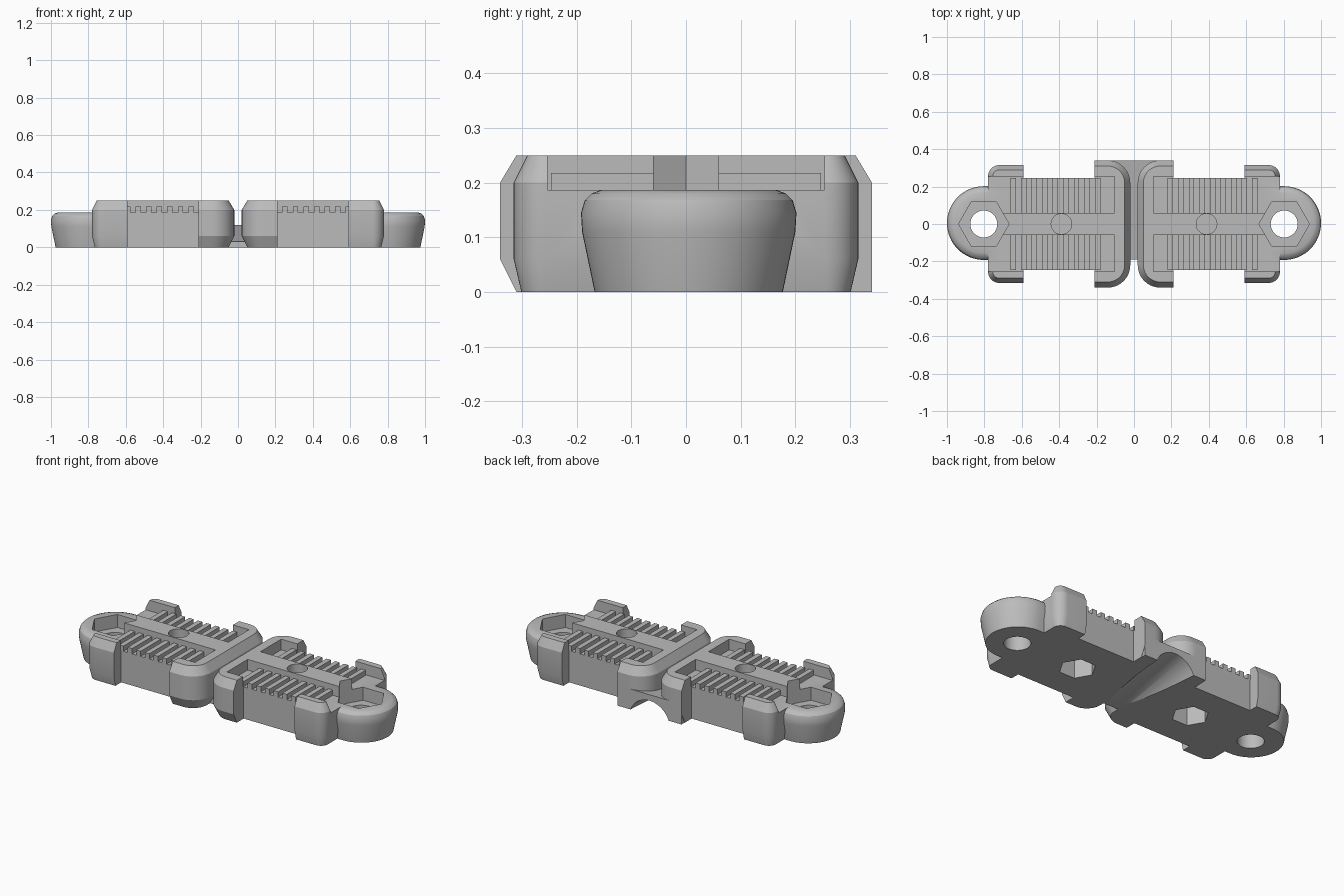
import bpy, bmesh, math
from mathutils import Vector

cube = bpy.data.objects.get("Cube")
if cube:
    bpy.data.objects.remove(cube, do_unlink=True)

grey = bpy.data.materials.new("plain grey")
grey.use_nodes = True
GREY = (0.5, 0.5, 0.5, 1)
grey.diffuse_color = GREY
grey.node_tree.nodes["Principled BSDF"].inputs["Base Color"].default_value = GREY


def loft(name, layers):
    """Solid through stacked outlines with equal point counts."""
    bm = bmesh.new()
    rings = [[bm.verts.new(p) for p in ring] for ring in layers]
    for a, b in zip(rings, rings[1:]):
        for i in range(len(a)):
            j = (i + 1) % len(a)
            bm.faces.new((a[i], a[j], b[j], b[i]))
    bm.faces.new(rings[0])
    bm.faces.new(rings[-1])
    bmesh.ops.recalc_face_normals(bm, faces=bm.faces)
    mesh = bpy.data.meshes.new(name)
    bm.to_mesh(mesh)
    bm.free()
    mesh.materials.append(grey)
    obj = bpy.data.objects.new(name, mesh)
    bpy.context.collection.objects.link(obj)
    return obj


def box(name, x0, x1, y0, y1, z0, z1):
    pts = [(x0, y0), (x1, y0), (x1, y1), (x0, y1)]
    return loft(name, [[(x, y, z) for x, y in pts] for z in (z0, z1)])


def prism(name, cx, cy, r, sides, z0, z1):
    ang = [math.tau * i / sides for i in range(sides)]
    return loft(name, [[(cx + r * math.cos(a), cy + r * math.sin(a), z)
                        for a in ang] for z in (z0, z1)])


def flange(name, flat_x, round_x, half_y, radius, layers):
    """Cross bar, square at flat_x and rounded and chamfered at round_x."""
    s = 1 if round_x > flat_x else -1
    rings = []
    for z, inset in layers:
        cx, cy = round_x - s * radius, half_y - radius
        r = radius - inset
        arc = [(cx + s * r * math.sin(t), cy + r * math.cos(t))
               for t in (math.pi / 2 * i / 10 for i in range(11))]
        side = [(flat_x, half_y - inset)] + arc
        ring = side + [(x, -y) for x, y in reversed(side)]
        rings.append([(x, y, z) for x, y in ring])
    return loft(name, rings)


def combine(target, tool, operation):
    mod = target.modifiers.new("combine", "BOOLEAN")
    mod.operation = operation
    mod.solver = "EXACT"
    mod.object = tool
    apply(target, mod)
    bpy.data.objects.remove(tool, do_unlink=True)


def apply(obj, mod):
    bpy.context.view_layer.objects.active = obj
    bpy.ops.object.modifier_apply(modifier=mod.name)


# One clamp half: core block and cross bars
TOP, FLOOR = 0.25, 0.187
body = box("belt_clamp_body", 0.06, 0.74, -0.247, 0.247, 0, TOP)
inner = flange("inner_flange", 0.21, 0.02, 0.34, 0.12,
               [(0, 0.03), (0.06, 0), (0.2, 0), (TOP, 0.03)])
outer = flange("outer_flange", 0.59, 0.78, 0.315, 0.06,
               [(0, 0.014), (0.06, 0), (0.2, 0), (TOP, 0.025)])
combine(body, inner, "UNION")
combine(body, outer, "UNION")

# Belt channels on both sides of the central rib
for s in (-1, 1):
    y0, y1 = sorted((s * 0.06, s * 0.253))
    combine(body, box("channel_cutter", 0.105, 0.9, y0, y1, FLOOR, 0.3), "DIFFERENCE")

# Tapered end eyelet with a rounded upper edge
EYE_X, EYE_Y = 0.803, 0.005
rings = []
for z, r in ((0, 0.172), (0.11, 0.195), (0.145, 0.197), (0.168, 0.19),
             (0.18, 0.178), (FLOOR, 0.16)):
    arc = [(EYE_X + r * math.cos(t), EYE_Y + r * math.sin(t), z)
           for t in (math.pi * (i / 32 - 0.5) for i in range(33))]
    rings.append(arc + [(0.7, EYE_Y + r, z), (0.7, EYE_Y - r, z)])
combine(body, loft("eyelet", rings), "UNION")

# Belt teeth
for k in range(9):
    x = 0.18 + k * 0.0565
    for s in (-1, 1):
        y0, y1 = sorted((s * 0.055, s * 0.247))
        combine(body, box("tooth", x, x + 0.029, y0, y1, 0.17, 0.218), "UNION")

# Nut pockets and bolt holes
for cutter in (prism("eyelet_nut", EYE_X, 0, 0.135, 6, 0.11, 0.3),
               prism("eyelet_hole", EYE_X, 0, 0.072, 32, -0.1, 0.3),
               prism("rib_hole", 0.388, 0, 0.055, 32, 0.13, 0.3),
               prism("under_nut", 0.388, 0, 0.1, 6, -0.1, 0.12)):
    combine(body, cutter, "DIFFERENCE")

# Second half
apply(body, body.modifiers.new("mirror", "MIRROR"))

# Wedge bridge joining the halves, hollowed underneath
wedge = [(-0.19, 0), (-0.19, 0.03), (0.34, 0.12), (0.34, 0)]
bridge = loft("bridge", [[(x, y, z) for y, z in wedge] for x in (-0.208, 0.208)])
combine(body, bridge, "UNION")
R = 0.134
slope = Vector((0, 1, 0.167))
groove = []
for y in (-0.4, 0.6):
    crown = (y + 0.17) * slope.z
    groove.append([(R * math.cos(a), y, crown - R + R * math.sin(a))
                   for a in (math.tau * i / 48 for i in range(48))])
combine(body, loft("groove_cutter", groove), "DIFFERENCE")

# Smooth the rounded surfaces, keep the edges crisp
bpy.ops.object.select_all(action="DESELECT")
body.select_set(True)
bpy.context.view_layer.objects.active = body
bpy.ops.object.shade_smooth_by_angle(angle=math.radians(25))
